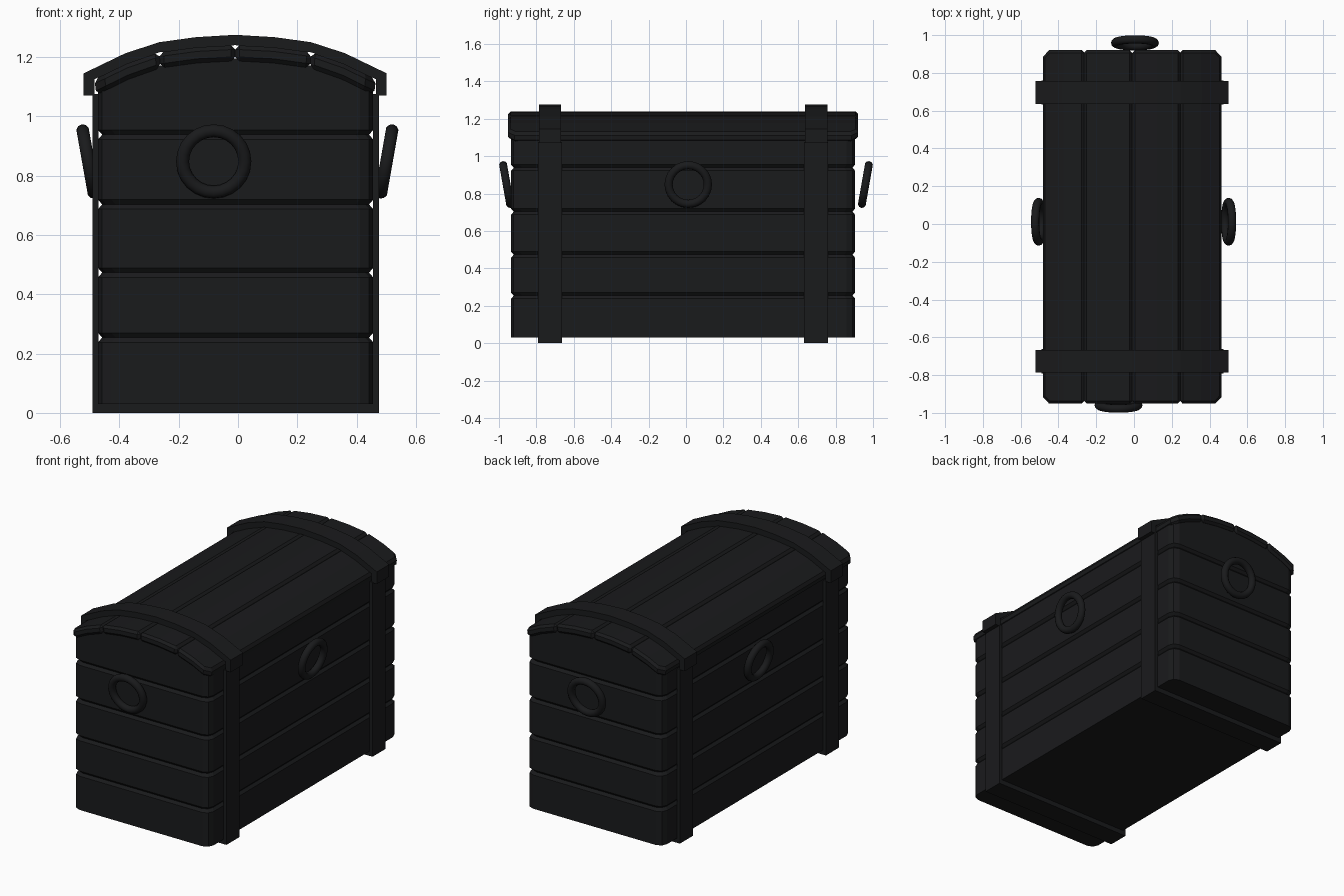
import bpy, bmesh, math

if "Cube" in bpy.data.objects:
    bpy.data.objects.remove(bpy.data.objects["Cube"])

mat = bpy.data.materials.new("dark_wood")
mat.diffuse_color = (0.01, 0.0105, 0.0115, 1)
mat.use_nodes = True
mat.node_tree.nodes["Principled BSDF"].inputs["Base Color"].default_value = mat.diffuse_color

# crown curve of the lid: (x, z) on the outer face of the lid planks
CX = -0.0095
HALF = [(0, 1.24), (0.13, 1.233), (0.256, 1.216), (0.365, 1.178), (0.475, 1.125)]
ARCH = [(CX - x, z) for x, z in HALF[:0:-1]] + [(CX + x, z) for x, z in HALF]


def arch_z(x):
    for (xa, za), (xb, zb) in zip(ARCH, ARCH[1:]):
        if xa <= x <= xb:
            return za + (zb - za) * (x - xa) / (xb - xa)
    return ARCH[0][1]


def finish(bm, name, smooth=False):
    bmesh.ops.recalc_face_normals(bm, faces=bm.faces)
    me = bpy.data.meshes.new(name)
    bm.to_mesh(me)
    bm.free()
    ob = bpy.data.objects.new(name, me)
    bpy.context.collection.objects.link(ob)
    me.materials.append(mat)
    if smooth:
        bpy.context.view_layer.objects.active = ob
        ob.select_set(True)
        bpy.ops.object.shade_smooth_by_angle(angle=math.radians(40))
        ob.select_set(False)
    return ob


def strip(outer, inner, y0, y1):
    """Band between two (x, z) paths, extruded from y0 to y1."""
    bm = bmesh.new()
    rows = [[bm.verts.new(p) for p in ((o[0], y0, o[1]), (i[0], y0, i[1]),
                                       (i[0], y1, i[1]), (o[0], y1, o[1]))]
            for o, i in zip(outer, inner)]
    for a, b in zip(rows, rows[1:]):
        for k in range(4):
            bm.faces.new((a[k], a[(k + 1) % 4], b[(k + 1) % 4], b[k]))
    bm.faces.new(rows[0])
    bm.faces.new(rows[-1])
    return bm


# body: stacked planks with V grooves, rounded corners and an arched top
def body_ring(bm, z, inset, arched=False):
    x0, x1, y0, y1 = -0.472 + inset, 0.456 - inset, -0.935 + inset, 0.904 - inset
    r = 0.045
    front = [(x0, r), (x0 + 0.3 * r, 0.3 * r), (x0 + r, 0)]
    front += [(x, 0) for x, _ in ARCH[1:-1]]
    front += [(x1 - r, 0), (x1 - 0.3 * r, 0.3 * r), (x1, r)]

    def height(x):
        return arch_z(x) - 0.045 if arched else z
    f = [bm.verts.new((x, y0 + d, height(x))) for x, d in front]
    b = [bm.verts.new((x, y1 - d, height(x))) for x, d in front]
    return f, b


bm = bmesh.new()
levels = [(0.03, 0)]
for seam in (0.254, 0.473, 0.703, 0.938):
    levels += [(seam - 0.016, 0), (seam, 0.014), (seam + 0.016, 0)]
rings = [body_ring(bm, z, d) for z, d in levels] + [body_ring(bm, 0, 0, True)]
loops = [f + b[::-1] for f, b in rings]
for a, b in zip(loops, loops[1:]):
    n = len(a)
    for k in range(n):
        bm.faces.new((a[k], a[(k + 1) % n], b[(k + 1) % n], b[k]))
for f, b in (rings[0], rings[-1]):
    for k in range(len(f) - 1):
        bm.faces.new((f[k], f[k + 1], b[k + 1], b[k]))
finish(bm, "chest_body")

# lid: four long planks following the crown
for n in range(4):
    outer = ARCH[2 * n:2 * n + 3]
    inner = [(CX + (x - CX) * 0.985, z - 0.053) for x, z in outer]
    bm = strip(outer, inner, -0.951, 0.92)
    if n in (0, 3):
        # cut the outer corners of the lid
        edge_x = outer[0 if n == 0 else 2][0]
        corner = [e for e in bm.edges
                  if all(abs(v.co.x - edge_x) < 0.01 for v in e.verts)
                  and abs(e.verts[0].co.y - e.verts[1].co.y) < 0.01]
        bmesh.ops.bevel(bm, geom=corner, offset=0.035, segments=1,
                        affect='EDGES', profile=0.5)
    ob = finish(bm, f"lid_plank_{n + 1}")
    mod = ob.modifiers.new("Chamfer", 'BEVEL')
    mod.width = 0.014
    mod.segments = 1
    mod.limit_method = 'ANGLE'
    mod.angle_limit = math.radians(50)

# straps: a U band round the body and an arched band over the lid
U_OUT = [(-0.49, 1.075), (-0.49, 0), (0.475, 0), (0.475, 1.075)]
U_IN = [(-0.47, 1.075), (-0.47, 0.03), (0.455, 0.03), (0.455, 1.075)]
A_OUT = [(CX - 0.511, 1.07), (CX - 0.511, 1.145), (CX - 0.37, 1.213), (CX - 0.256, 1.25),
         (CX - 0.133, 1.267), (CX, 1.275)]
A_OUT += [(2 * CX - x, z) for x, z in A_OUT[-2::-1]]
A_IN = [(ARCH[0][0], 1.07)] + ARCH + [(ARCH[-1][0], 1.07)]
for side, y in (("front", -0.727), ("back", 0.696)):
    finish(strip(U_OUT, U_IN, y - 0.064, y + 0.064), f"{side}_body_strap")
    finish(strip(A_OUT, A_IN, y - 0.06, y + 0.06), f"{side}_lid_strap")

# ring handles, hanging with the lower edge swung outward
HANDLES = [("front", -0.082, -0.959, 0), ("right", 0.501, 0.012, 90),
           ("back", 0.005, 0.959, 180), ("left", -0.505, 0.012, 270)]
for side, x, y, turn in HANDLES:
    bpy.ops.mesh.primitive_torus_add(
        major_radius=0.105, minor_radius=0.022, major_segments=24, minor_segments=10,
        location=(x, y, 0.848), rotation=(math.radians(80), 0, math.radians(turn)))
    ob = bpy.context.object
    ob.name = f"{side}_ring_handle"
    ob.data.materials.append(mat)
    # the ring's plane leans so its bottom is farther from the wall
    ob.rotation_euler[0] = math.radians(100)
    bpy.ops.object.shade_smooth_by_angle(angle=math.radians(40))
    ob.select_set(False)
